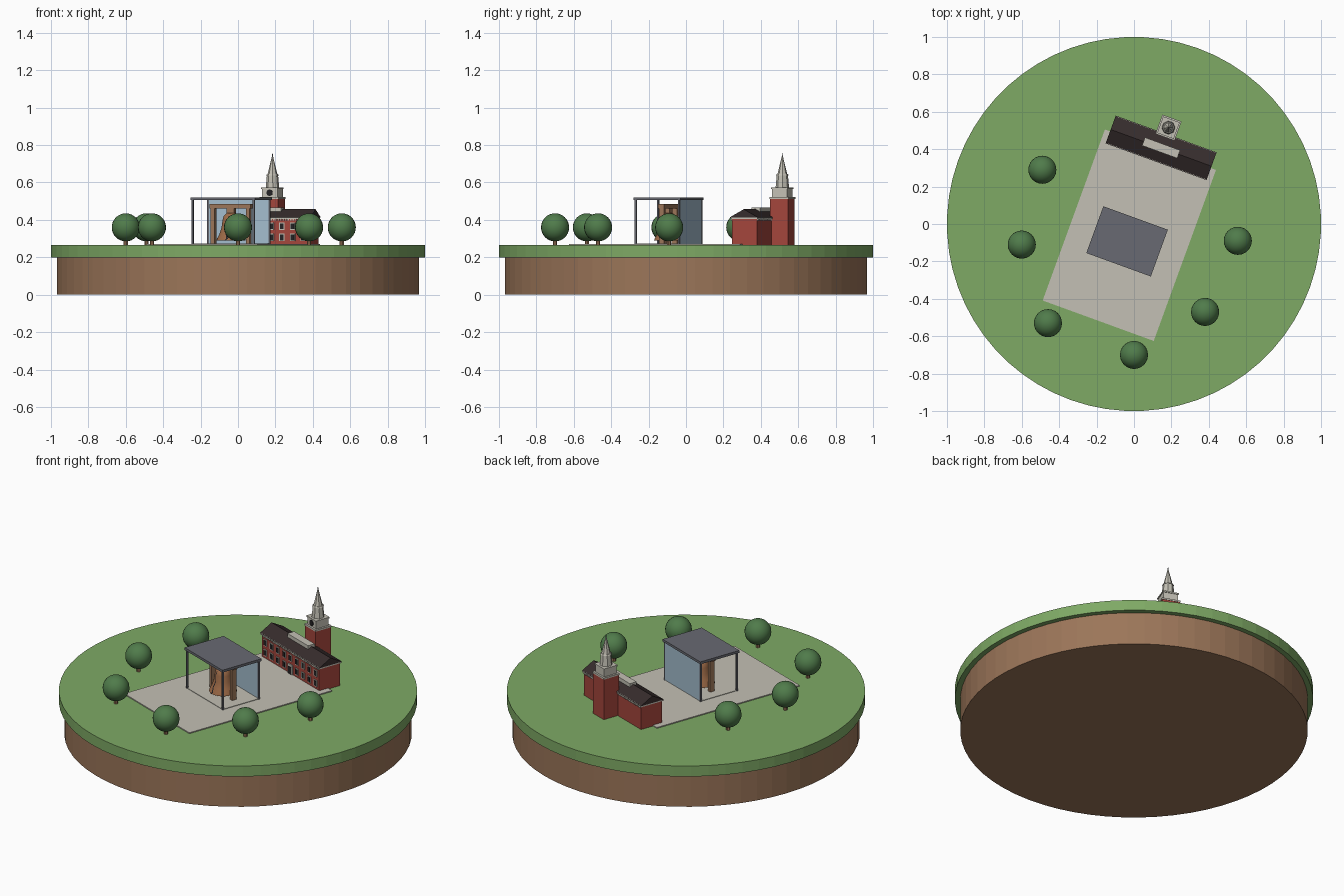
import bpy, bmesh, math
from mathutils import Matrix, Vector

cube = bpy.data.objects.get("Cube")
if cube:
    bpy.data.objects.remove(cube, do_unlink=True)


def material(name, *rgb):
    m = bpy.data.materials.new(name)
    m.use_nodes = True
    m.diffuse_color = (*rgb, 1)
    m.node_tree.nodes["Principled BSDF"].inputs["Base Color"].default_value = (*rgb, 1)
    return m


GRASS = material("grass green", .21, .40, .13)
LEAF = material("leaf green", .08, .20, .07)
SOIL = material("soil brown", .33, .18, .10)
STONE = material("pale stone", .55, .53, .46)
BRICK = material("red brick", .37, .06, .045)
ROOF = material("dark roof", .038, .026, .026)
SLATE = material("slate grey", .14, .144, .168)
GLASS = material("pale blue glass", .37, .51, .62)
BRONZE = material("bronze", .35, .15, .065)
DARK = material("near black", .017, .016, .018)

# Turned frame shared by the plaza and everything standing on it
SITE = Matrix.Translation((-.025, -.06, 0)) @ Matrix.Rotation(math.radians(-20), 4, 'Z')
GROUND = .265


def finish(name, bm, mat, frame=SITE, smooth=False):
    bmesh.ops.recalc_face_normals(bm, faces=bm.faces)
    me = bpy.data.meshes.new(name)
    bm.to_mesh(me)
    bm.free()
    me.materials.append(mat)
    ob = bpy.data.objects.new(name, me)
    bpy.context.collection.objects.link(ob)
    ob.matrix_world = frame
    if smooth:
        bpy.ops.object.select_all(action='DESELECT')
        ob.select_set(True)
        bpy.context.view_layer.objects.active = ob
        bpy.ops.object.shade_smooth_by_angle(angle=math.radians(40))
    return ob


def boxes(name, mat, parts):
    """Each part is x, y, bottom, width, depth, height."""
    bm = bmesh.new()
    for x, y, z, w, d, h in parts:
        bmesh.ops.create_cube(bm, size=1, matrix=Matrix.Translation((x, y, z + h / 2))
                              @ Matrix.Diagonal((w, d, h, 1)))
    return finish(name, bm, mat)


def drum(name, mat, x, y, z, r1, r2, h, sides, frame=SITE):
    bm = bmesh.new()
    bmesh.ops.create_cone(bm, cap_ends=True, segments=sides, radius1=r1, radius2=r2, depth=h,
                          matrix=Matrix.Translation((x, y, z + h / 2))
                          @ Matrix.Rotation(math.pi / sides, 4, 'Z'))
    return finish(name, bm, mat, frame)


# Island
WORLD = Matrix.Identity(4)
drum("soil_base", SOIL, 0, 0, 0, .97, .97, .2, 64, WORLD)
drum("grass_disc", GRASS, 0, 0, .2, 1, 1, GROUND - .2, 64, WORLD)

# Trees
for i, (x, y) in enumerate([(-.49, .29), (-.6, -.11), (-.46, -.53), (0, -.7), (.38, -.47), (.555, -.09)]):
    drum(f"tree_trunk_{i}", SOIL, x, y, GROUND, .012, .012, .04, 8, WORLD)
    bm = bmesh.new()
    bmesh.ops.create_uvsphere(bm, u_segments=24, v_segments=16, radius=.075)
    finish(f"tree_crown_{i}", bm, LEAF, Matrix.Translation((x, y, .36)), True)

# Plaza
boxes("plaza", STONE, [(0, 0, .26, .632, .973, .011)])

# Pavilion
PY = -.035
boxes("pavilion_floor", STONE, [(0, PY, .27, .35, .25, .004)])
boxes("pavilion_roof", SLATE, [(0, PY, .505, .367, .266, .015)])
boxes("pavilion_posts", SLATE, [(sx * .174, PY + sy * .123, .27, .01, .01, .236)
                                for sx in (-1, 1) for sy in (-1, 1)])
boxes("pavilion_glass_wall", GLASS, [(0, PY + .123, .272, .34, .005, .233)])

# Bell frame
boxes("bell_frame", SOIL, [(0, PY, .462, .235, .035, .023)]
      + [(s * .1, PY, .272, .022, .03, .19) for s in (-1, 1)])
boxes("bell_yoke", SOIL, [(0, PY, .435, .045, .025, .03)])

# Bell, lathed from its outline
OUTLINE = [(.078, .29), (.075, .3), (.062, .325), (.051, .36), (.046, .395), (.04, .42), (.024, .436)]
bm = bmesh.new()
loop = [bm.verts.new((r, 0, z)) for r, z in [(0, .3)] + OUTLINE + [(0, .44)]]
edges = [bm.edges.new(pair) for pair in zip(loop, loop[1:])]
bmesh.ops.spin(bm, geom=loop + edges, cent=(0, 0, 0), axis=(0, 0, 1), angle=math.tau, steps=32)
bmesh.ops.remove_doubles(bm, verts=bm.verts, dist=.0001)
finish("bell", bm, BRONZE, SITE @ Matrix.Translation((0, PY, 0)), True)

# Crack zigzagging up the bell's front
bm = bmesh.new()
rows = []
for i, (r, z) in enumerate(OUTLINE[:6]):
    mid = -math.pi / 2 + (.07 if i % 2 else -.07)
    rows.append([bm.verts.new(((r + .002) * math.cos(a), (r + .002) * math.sin(a), z))
                 for a in (mid - .06, mid + .06)])
for a, b in zip(rows, rows[1:]):
    bm.faces.new((a[0], a[1], b[1], b[0]))
finish("bell_crack", bm, DARK, SITE @ Matrix.Translation((0, PY, 0)))

# Hall walls and trim
HY = .497
L, D = .555, .142
FRONT = HY - D / 2
boxes("hall_walls", BRICK, [(0, HY, GROUND, L, D, .14)])
dentils = 40
boxes("hall_cornice", STONE, [(0, HY, .405, L + .012, D + .012, .011)]
      + [(-L / 2 + (i + .5) * L / dentils, HY + s * D / 2, .398, L / dentils / 2, .01, .008)
         for i in range(dentils) for s in (-1, 1)])

# Gabled roof
bm = bmesh.new()
ends = [[bm.verts.new((s * .287, HY + y, z)) for y, z in ((-.079, .414), (.079, .414), (0, .457))]
        for s in (-1, 1)]
for end in ends:
    bm.faces.new(end)
for i in range(3):
    j = (i + 1) % 3
    bm.faces.new((ends[0][i], ends[0][j], ends[1][j], ends[1][i]))
finish("hall_roof", bm, ROOF)
boxes("roof_balustrade", STONE, [(0, HY, .44, .2, .046, .027)])

# Windows in two rows, with a doorway in the middle bay
bays = [(i * .061, z) for i in range(-4, 5) for z in (.286, .347) if i or z > .3]
boxes("window_frames", STONE, [(x, FRONT - .001, z, .03, .006, .04) for x, z in bays])
boxes("window_panes", DARK, [(x, FRONT - .003, z + .005, .021, .006, .03) for x, z in bays])
boxes("door_surround", STONE, [(0, FRONT - .002, GROUND, .044, .008, .064)])
boxes("door", DARK, [(0, FRONT - .005, GROUND, .026, .006, .05)])

# Tower and steeple
TY = HY + .115
boxes("tower", BRICK, [(0, TY, GROUND, .103, .103, .25)])
boxes("tower_cornice", STONE, [(0, TY, .513, .109, .109, .01)])
boxes("clock_stage", STONE, [(0, TY, .52, .086, .086, .048), (0, TY, .566, .094, .094, .008)])
bm = bmesh.new()
bmesh.ops.create_cone(bm, cap_ends=True, segments=24, radius1=.017, radius2=.017, depth=.006,
                      matrix=Matrix.Translation((0, TY - .044, .545)) @ Matrix.Rotation(math.pi / 2, 4, 'X'))
finish("clock_face", bm, DARK)
drum("lantern", STONE, 0, TY, .574, .036, .03, .066, 8)
drum("lantern_cap", STONE, 0, TY, .638, .034, .03, .007, 8)
drum("spire", STONE, 0, TY, .645, .026, .003, .095, 8)
drum("finial", SLATE, 0, TY, .735, .003, .001, .022, 8)
